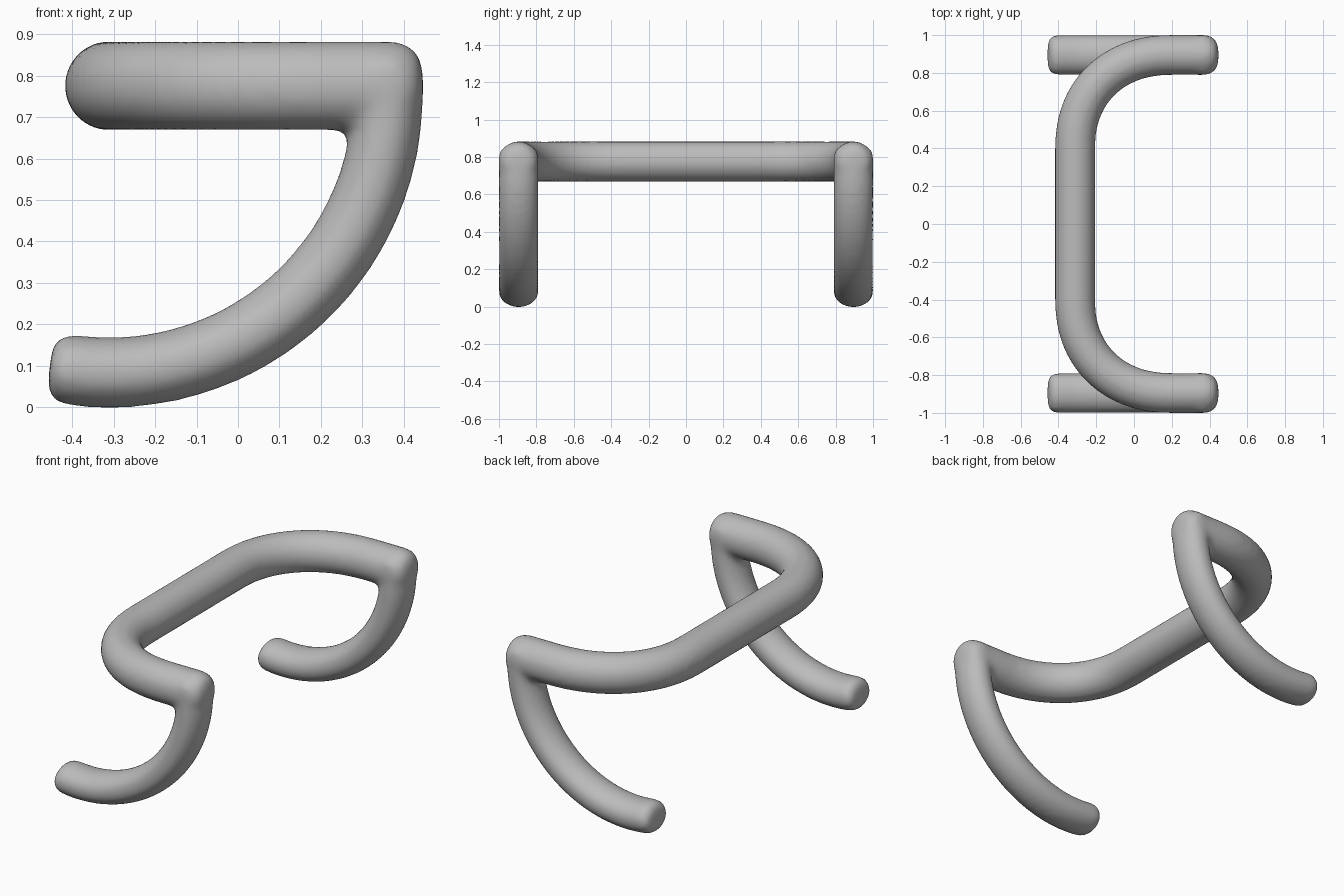
import bpy, bmesh
from math import sin, cos, pi
from mathutils import Vector

cube = bpy.data.objects.get("Cube")
if cube:
    bpy.data.objects.remove(cube, do_unlink=True)

SIDES = 32
CAP_STEPS = 6


def sweep(bm, path, normal, half_flat, half_normal, cap):
    """Sweep an oval along a planar path, with rounded-edge end caps."""
    count = len(path)
    tangents = [(path[min(i + 1, count - 1)] - path[max(i - 1, 0)]).normalized()
                for i in range(count)]
    # Stations: centre, tangent, inset of the section
    stations = [(p, t, 0.0) for p, t in zip(path, tangents)]
    angles = [pi / 2 * k / CAP_STEPS for k in range(1, CAP_STEPS + 1)]
    head, tail = stations[0], stations[-1]
    for a in angles:
        inset = cap * (1 - cos(a))
        stations.insert(0, (head[0] - head[1] * cap * sin(a), head[1], inset))
        stations.append((tail[0] + tail[1] * cap * sin(a), tail[1], inset))
    rings = []
    for centre, tangent, inset in stations:
        side = tangent.cross(normal)
        rings.append([bm.verts.new(centre
                                   + side * (half_flat - inset) * cos(2 * pi * k / SIDES)
                                   + normal * (half_normal - inset) * sin(2 * pi * k / SIDES))
                      for k in range(SIDES)])
    for a, b in zip(rings, rings[1:]):
        for k in range(SIDES):
            n = (k + 1) % SIDES
            bm.faces.new((a[k], a[n], b[n], b[k]))
    bm.faces.new(rings[0])
    bm.faces.new(rings[-1])


bm = bmesh.new()

# Handle: straight grip with a swept-back bend at each end
CAP = 0.07
half = [Vector((0.447 - CAP, 0.895, 0.776)), Vector((0.28, 0.895, 0.776))]
for i in range(25):
    a = pi / 2 * i / 24
    e = 2 / 2.2
    half.append(Vector((0.2 - 0.512 * sin(a) ** e,
                        0.4 + 0.495 * max(cos(a), 0) ** e, 0.776)))
mirrored = [Vector((p.x, -p.y, p.z)) for p in reversed(half)]
sweep(bm, half + mirrored, Vector((0, 0, 1)), 0.107, 0.108, CAP)

# Legs: quarter-circle arcs rising into the ends of the handle
for side in (1, -1):
    arc = []
    for i in range(41):
        a = -0.15 + (pi / 2 + 0.15) * i / 40
        arc.append(Vector((-0.31 + 0.672 * sin(a), side * 0.895, 0.755 - 0.672 * cos(a))))
    arc.append(Vector((0.362, side * 0.895, 0.81)))
    sweep(bm, arc, Vector((0, 1, 0)), 0.086, 0.107, 0.045)

bmesh.ops.recalc_face_normals(bm, faces=bm.faces)
mesh = bpy.data.meshes.new("bent_tube_handle")
bm.to_mesh(mesh)
bm.free()
handle = bpy.data.objects.new("bent_tube_handle", mesh)
bpy.context.collection.objects.link(handle)

# Fuse the tubes and soften the joints
remesh = handle.modifiers.new("fuse", 'REMESH')
remesh.mode = 'VOXEL'
remesh.voxel_size = 0.016
remesh.use_smooth_shade = True
soften = handle.modifiers.new("soften", 'SMOOTH')
soften.factor = 0.5
soften.iterations = 12

# Single plain grey
grey = bpy.data.materials.new("plain_grey")
grey.use_nodes = True
colour = (0.5, 0.5, 0.5, 1)
grey.diffuse_color = colour
grey.node_tree.nodes["Principled BSDF"].inputs["Base Color"].default_value = colour
mesh.materials.append(grey)
for poly in mesh.polygons:
    poly.use_smooth = True
